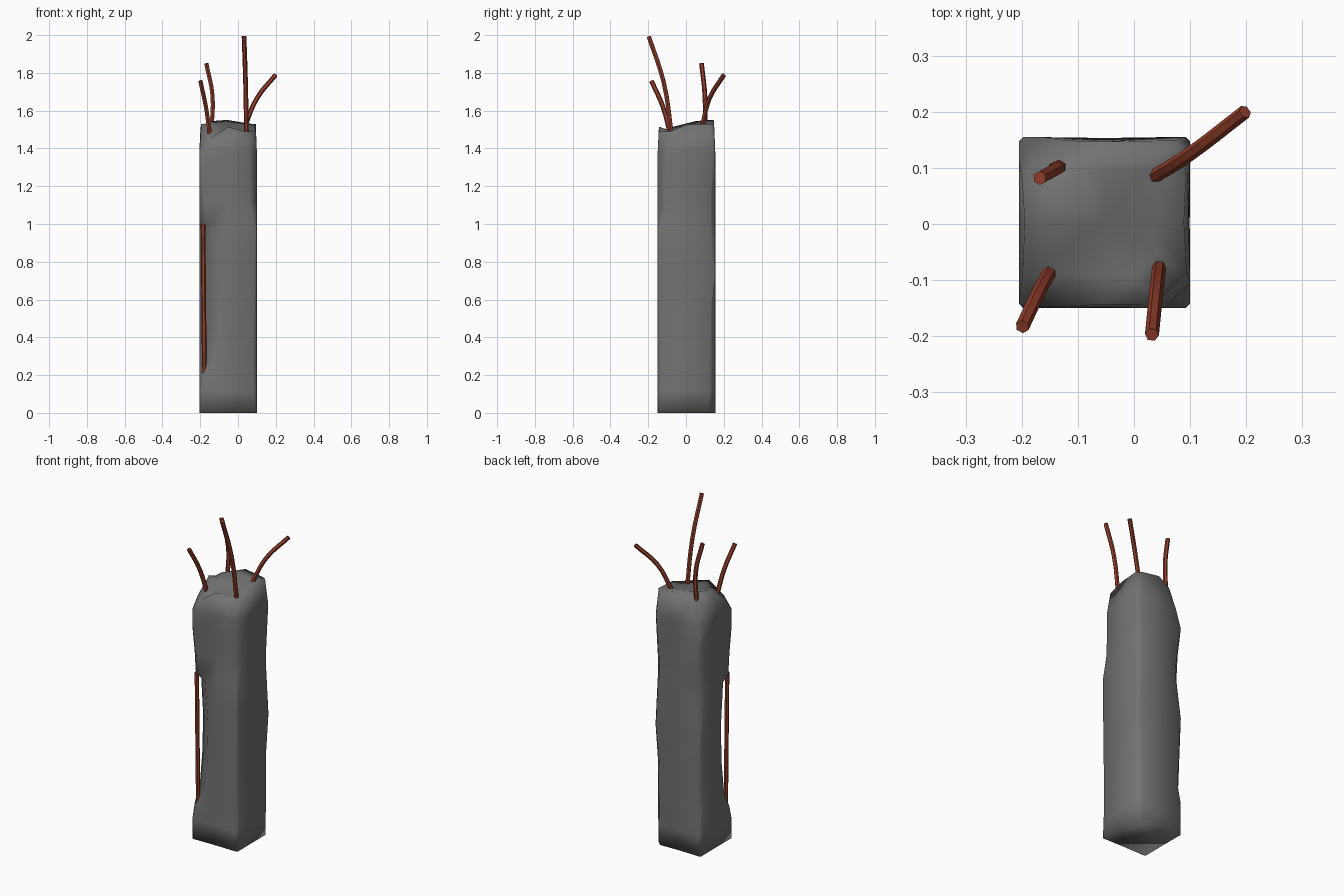
import bpy, bmesh, random
from mathutils import Vector

random.seed(4)
if "Cube" in bpy.data.objects:
    bpy.data.objects.remove(bpy.data.objects["Cube"])


def material(name, color):
    m = bpy.data.materials.new(name)
    m.use_nodes = True
    m.diffuse_color = (*color, 1)
    bsdf = m.node_tree.nodes["Principled BSDF"]
    bsdf.inputs["Base Color"].default_value = (*color, 1)
    bsdf.inputs["Roughness"].default_value = 0.9
    return m


concrete = material("concrete grey", (0.17, 0.17, 0.17))
rust = material("rusty steel", (0.30, 0.05, 0.025))

# Pillar footprint, counter-clockwise from the front corner at -x
corners = [Vector(p) for p in ((-.205, -.15), (.1, -.15), (.1, .155), (-.205, .155))]
center = sum(corners, Vector((0, 0))) / 4

# Wear of each vertical corner: (height, amount cut back)
wear = [
    [(0, .01), (.12, .01), (.2, .03), (.3, .08), (.5, .105), (.72, .11),
     (.97, .09), (1, .04), (1.12, .03), (1.28, .008), (1.38, .008), (1.5, .05)],
    [(0, .01), (.2, .02), (.97, .008), (1.12, .04), (1.38, .045), (1.5, .06)],
    [(0, .035), (.5, .03), (.72, .008), (1, .03), (1.12, .03), (1.38, .01), (1.5, .025)],
    [(0, .01), (.2, .01), (.3, .03), (.72, .008), (.97, .045), (1.12, .035),
     (1.28, .008), (1.38, .04), (1.5, .08)],
]
levels = [0, .12, .2, .3, .5, .72, .85, .97, 1, 1.12, 1.28, 1.38]
corner_top = [1.45, 1.49, 1.53, 1.5]
side_top = [1.515, 1.525, 1.55, 1.53]


def cut_at(profile, z):
    for (z0, c0), (z1, c1) in zip(profile, profile[1:]):
        if z <= z1:
            return c0 + (c1 - c0) * (z - z0) / (z1 - z0)
    return profile[-1][1]


def outline(z):
    """Worn square: two points per corner and one lightly dented point per side."""
    pts = []
    for i in range(4):
        a, b = corners[i], corners[(i + 1) % 4]
        d = (b - a).normalized()
        inward = Vector((-d.y, d.x))
        pts.append(a + d * cut_at(wear[i], z))
        pts.append((a + b) / 2 + inward * random.uniform(0, .008))
        pts.append(b - d * cut_at(wear[(i + 1) % 4], z))
    return pts


bm = bmesh.new()
rings = [[bm.verts.new((p.x, p.y, z)) for p in outline(z)] for z in levels]

# Broken rim and rough top
rim, inner = [], []
for k, p in enumerate(outline(1.5)):
    side = k // 3
    z = (corner_top[side], side_top[side], corner_top[(side + 1) % 4])[k % 3]
    q = center + (p - center) * .96
    rim.append(bm.verts.new((q.x, q.y, z)))
    q = center + (p - center) * .6
    inner.append(bm.verts.new((q.x, q.y, 1.512 + .25 * q.y - .14 * q.x)))
rings += [rim, inner]

for low, high in zip(rings, rings[1:]):
    for k in range(12):
        n = (k + 1) % 12
        bm.faces.new((low[k], low[n], high[n], high[k]))
peak = bm.verts.new((center.x, center.y, 1.52))
for k in range(12):
    bm.faces.new((inner[k], inner[(k + 1) % 12], peak))
bm.faces.new(list(reversed(rings[0])))
for f in bm.faces:
    f.smooth = True

mesh = bpy.data.meshes.new("concrete_pillar")
bm.to_mesh(mesh)
bm.free()
mesh.materials.append(concrete)
bpy.context.collection.objects.link(bpy.data.objects.new("concrete_pillar", mesh))


# Steel bars: six-sided tubes along bent paths
def bar(name, path):
    cu = bpy.data.curves.new(name, "CURVE")
    cu.dimensions = "3D"
    cu.bevel_depth = .0125
    cu.bevel_resolution = 1
    cu.resolution_u = 4
    cu.use_fill_caps = True
    s = cu.splines.new("BEZIER")
    s.bezier_points.add(len(path) - 1)
    for bp, co in zip(s.bezier_points, path):
        bp.co = co
        bp.handle_left_type = bp.handle_right_type = "AUTO"
    s.use_smooth = False
    cu.materials.append(rust)
    ob = bpy.data.objects.new(name, cu)
    bpy.context.collection.objects.link(ob)
    bpy.ops.object.select_all(action="DESELECT")
    ob.select_set(True)
    bpy.context.view_layer.objects.active = ob
    bpy.ops.object.convert(target="MESH")


bar("front_right_bar", [(-.147, -.08, 1.46), (-.17, -.122, 1.62), (-.199, -.183, 1.757)])
bar("front_left_bar", [(.045, -.075, 1.47), (.04, -.118, 1.75), (.032, -.197, 1.993)])
bar("back_left_bar", [(.033, .083, 1.51), (.1, .125, 1.665), (.198, .2, 1.788)])
bar("back_right_bar", [(-.14, .1, 1.5), (-.135, .1, 1.68), (-.168, .082, 1.85)])
bar("exposed_side_bar", [(-.178, -.125, .19), (-.185, -.128, 1.0)])
